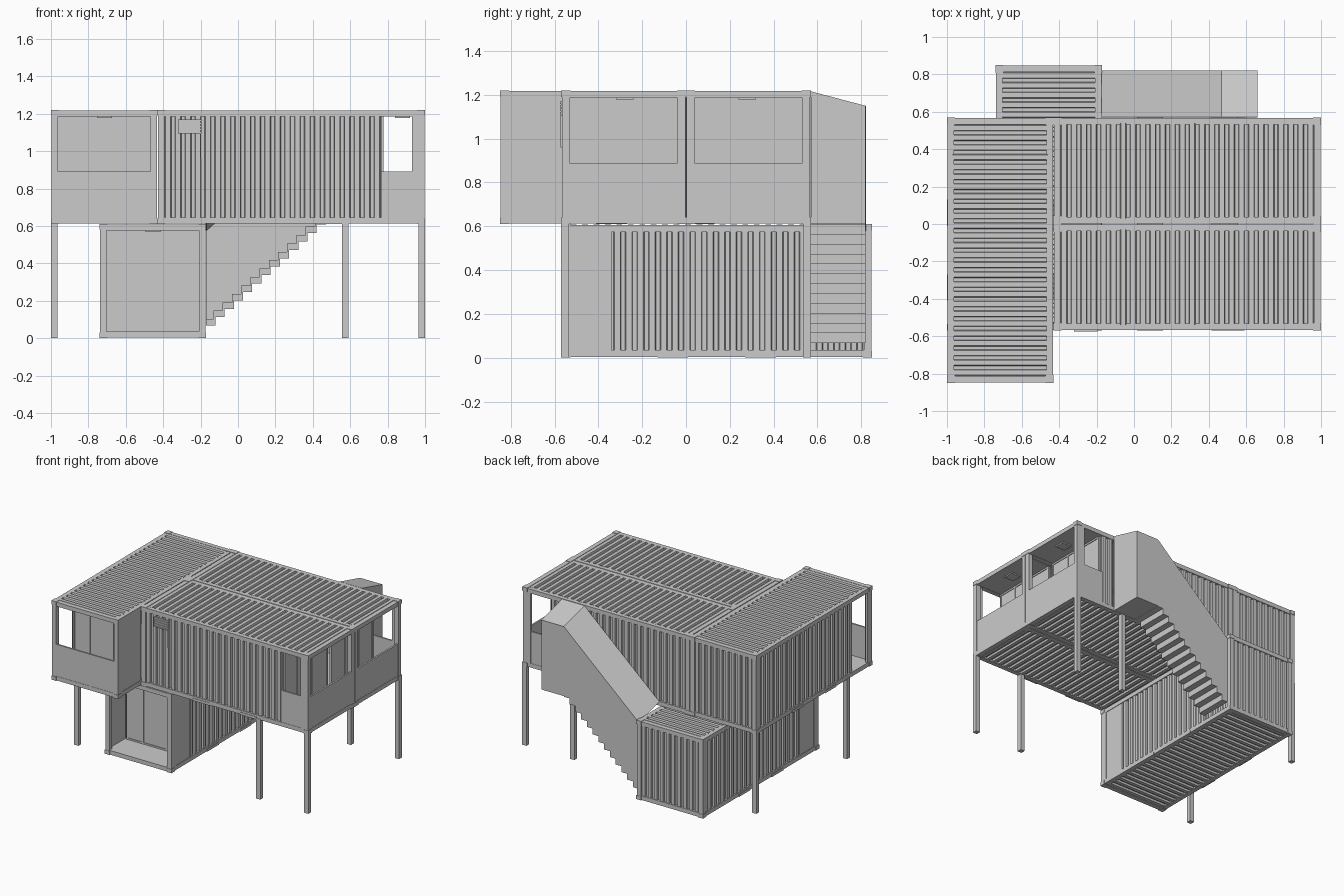
import bpy, bmesh
from mathutils import Vector as V

if "Cube" in bpy.data.objects:
    bpy.data.objects.remove(bpy.data.objects["Cube"])

T = 0.035   # frame beam width


def finish(name, bm, solid=0.0):
    bmesh.ops.recalc_face_normals(bm, faces=bm.faces)
    me = bpy.data.meshes.new(name)
    bm.to_mesh(me)
    bm.free()
    ob = bpy.data.objects.new(name, me)
    bpy.context.collection.objects.link(ob)
    if solid:
        m = ob.modifiers.new("thickness", "SOLIDIFY")
        m.thickness, m.offset = solid, 0
    return ob


def boxes(name, items):
    bm = bmesh.new()
    for x0, x1, y0, y1, z0, z1 in items:
        vs = bmesh.ops.create_cube(bm, size=1)["verts"]
        for v in vs:
            v.co = V(((x0 + x1) / 2 + v.co.x * (x1 - x0),
                      (y0 + y1) / 2 + v.co.y * (y1 - y0),
                      (z0 + z1) / 2 + v.co.z * (z1 - z0)))
    return finish(name, bm)


def poly(name, pts, offset):
    bm = bmesh.new()
    f = bm.faces.new([bm.verts.new(p) for p in pts])
    r = bmesh.ops.extrude_face_region(bm, geom=[f], use_keep_orig=True)
    vs = [g for g in r["geom"] if isinstance(g, bmesh.types.BMVert)]
    bmesh.ops.translate(bm, verts=vs, vec=V(offset))
    return finish(name, bm)


def corrugated(name, o, u, v, n, depth=0.014, pitch=0.053):
    """Trapezoid ribs repeat along u, run along v, and stand out along n."""
    o, u, v, n = V(o), V(u), V(v), V(n)
    count = max(1, round(u.length / pitch))
    prof = [(0, 1)]
    for i in range(count):
        prof += [((i + a) / count, d) for a, d in ((.2, 1), (.27, 0), (.73, 0), (.8, 1))]
    prof.append((1, 1))
    bm = bmesh.new()
    rows = [[bm.verts.new(o + u * t - n * (depth * d + .006) + v * k) for t, d in prof] for k in (0, 1)]
    for i in range(len(prof) - 1):
        bm.faces.new((rows[0][i], rows[0][i + 1], rows[1][i + 1], rows[1][i]))
    return finish(name, bm, 0.004)


def container(name, x0, x1, y0, y1, z0, along_y):
    z1, g, c = z0 + .61, .003, .042
    a, b, d, e = x0 + g, x1 - g, y0 + g, y1 - g
    lo, hi = z0 + g, z1 - g
    beams = []
    for za, zb in ((lo, lo + T - g), (hi - T + g, hi)):
        beams += [(a, b, d, d + T, za, zb), (a, b, e - T, e, za, zb),
                  (a, a + T, d, e, za, zb), (b - T, b, d, e, za, zb)]
    posts = [(px, px + T, py, py + T, lo, hi) for px in (a, b - T) for py in (d, e - T)]
    boxes(name + "_frame", beams + posts)
    boxes(name + "_corner_blocks", [(px, px + c, py, py + c, pz, pz + .03)
          for px in (x0, x1 - c) for py in (y0, y1 - c) for pz in (z0, z1 - .03)])
    boxes(name + "_floor", [(a + T, b - T, d + T, e - T, lo + .024, lo + .032)])
    boxes(name + "_ceiling", [(a + T, b - T, d + T, e - T, hi - .03, hi - .025)])
    # fork pockets in the long bottom rails
    mid, pk = (y0 + y1) / 2 if along_y else (x0 + x1) / 2, []
    for s in (-.2, .2):
        m = mid + s
        for k in (0, 1):
            if along_y:
                q = x0 if k == 0 else x1 - .01
                pk.append((q, q + .01, m - .07, m + .07, z0, z0 + .02))
            else:
                q = y0 if k == 0 else y1 - .01
                pk.append((m - .07, m + .07, q, q + .01, z0, z0 + .02))
    boxes(name + "_fork_pockets", pk)
    # ribbed roof and underside
    X, Y = x1 - x0 - 2 * T + .01, y1 - y0 - 2 * T + .01
    u, v = ((0, Y, 0), (X, 0, 0)) if along_y else ((X, 0, 0), (0, Y, 0))
    corrugated(name + "_roof", (x0 + T - .005, y0 + T - .005, z1 + .002), u, v, (0, 0, 1))
    corrugated(name + "_underside", (x0 + T - .005, y0 + T - .005, z0), u, v, (0, 0, -1))


def glazing(name, axis, pos, a, b, z0, z1, splits):
    """Sliding glass wall; axis 'x' runs along x at y=pos, axis 'y' along y at x=pos."""
    f = .012
    def bx(s0, s1, t, za, zb):
        return (s0, s1, pos - t, pos + t, za, zb) if axis == "x" else (pos - t, pos + t, s0, s1, za, zb)
    boxes(name + "_glass", [bx(a, b, .003, z0, z1)])
    bars = [bx(a, b, .008, z0, z0 + f), bx(a, b, .008, z1 - f, z1),
            bx(a, a + f, .008, z0, z1), bx(b - f, b, .008, z0, z1)]
    bars += [bx(s - f / 2, s + f / 2, .008, z0, z1) for s in splits]
    boxes(name + "_glass_frame", bars)


# four container shells
container("ground_module", -.74, -.17, -.57, .85, 0, True)
container("upper_left_module", -1, -.43, -.85, .57, .61, True)
container("upper_front_module", -.43, 1, -.57, 0, .61, False)
container("upper_back_module", -.43, 1, 0, .57, .61, False)

# corrugated walls
H = (0, 0, .545)
zl, zu = .033, .643
corrugated("ground_left_wall", (-.737, -.34, zl), (0, 1.16, 0), H, (-1, 0, 0))
corrugated("ground_right_wall", (-.173, -.34, zl), (0, .90, 0), H, (1, 0, 0))
corrugated("ground_back_wall", (-.707, .847, zl), (.504, 0, 0), H, (0, 1, 0))
corrugated("upper_left_wall", (-.997, -.62, zu), (0, 1.16, 0), H, (-1, 0, 0))
corrugated("upper_left_back_wall", (-.967, .567, zu), (.504, 0, 0), H, (0, 1, 0))
corrugated("upper_front_wall", (-.4, -.567, zu), (1.17, 0, 0), H, (0, -1, 0))
corrugated("upper_back_wall", (-.4, .567, zu), (.87, 0, 0), H, (0, 1, 0))
corrugated("upper_back_wall_end", (.66, .567, zu), (.11, 0, 0), H, (0, 1, 0))

# plain porch side panels and narrow strips beside the corner posts
z1, z2 = .61 - T, 1.22 - T
boxes("porch_side_panels", [
    (-.733, -.723, -.51, -.34, T, z1), (-.187, -.177, -.51, -.34, T, z1),
    (-.447, -.437, -.79, -.56, .61 + T, z2)])
boxes("porch_corner_strips", [
    (-.737, -.72, -.54, -.51, T, z1), (-.19, -.173, -.54, -.51, T, z1),
    (-.997, -.98, -.82, -.79, .61 + T, z2), (-.45, -.433, -.82, -.79, .61 + T, z2),
    (.93, .97, -.567, -.55, .61 + T, z2), (.93, .97, .55, .567, .61 + T, z2)])

# balcony parapets
boxes("balcony_parapets", [
    (-.97, -.46, -.845, -.832, .63, .89),
    (.982, .995, -.54, -.03, .63, .89), (.982, .995, .03, .54, .63, .89),
    (.765, .935, -.565, -.552, .63, .89), (.765, .935, .552, .565, .63, .89)])

# recessed sliding glass
glazing("ground_door", "x", -.34, -.71, -.2, T, z1, (-.57, -.37))
glazing("upper_left_door", "x", -.62, -.97, -.46, .61 + T, z2, (-.83, -.63))
glazing("front_balcony_door", "y", .77, -.54, -.01, .61 + T, z2, (-.38, -.2))
glazing("back_balcony_door", "y", .77, .03, .54, .61 + T, z2, (.2, .37))

# ceiling lamps over the porches
boxes("porch_lamps", [(x - .04, x + .04, y - .04, y + .04, z - .012, z)
      for x, y, z in ((-.455, -.45, .58), (-.715, -.73, 1.19), (.88, -.28, 1.19), (.88, .28, 1.19))])

# support posts
boxes("support_posts", [(x, x + T, y, y + T, 0, .62)
      for x, y in ((-1, -.57), (-1, .535), (.555, -.57), (.555, .535), (.965, -.57), (.965, .535))])

# louvred vent with drain pipe on the front wall
boxes("vent_louvres", [(-.32, -.195, -.575, -.56, 1.095 + i * .016, 1.105 + i * .016) for i in range(5)]
      + [(-.315, -.2, -.568, -.555, 1.095, 1.165)])
boxes("vent_pipe", [(-.203, -.199, -.572, -.566, .96, 1.1)])

# enclosed staircase
N, sx, sz, y0, y1 = 13, -.17, .067, .57, .82
run, rise = .64 / N, .045
under, top = [], []
for i in range(N):
    xa, xb, z = sx + i * run, sx + (i + 1) * run, sz + i * rise
    under += [(xa, z), (xb, z)]
    top += [(max(sx, xa - .01), z + T), (xb - .01, z + T)]
steps = under + [(.47, sz + (N - 1) * rise + T)] + top[::-1]
poly("stair_steps", [(x, y0, z) for x, z in steps], (0, y1 - y0 - .01, 0))
wall = under + [(.47, .612), (.66, .612), (.66, 1.15), (.47, 1.15), (sx, .58)]
poly("stair_outer_wall", [(x, y1 - .01, z) for x, z in wall], (0, .01, 0))
boxes("stair_landing", [(.46, .66, y0, y1 - .01, .612, .645)])
poly("stair_end_wall", [(.66, y0, .612), (.66, y1, .612), (.66, y1, 1.15), (.66, y0, 1.215)], (-.01, 0, 0))

# sideways sloping stair roof
bm = bmesh.new()
rows = [(bm.verts.new((x, y1, z - .004)), bm.verts.new((x, y0, z + .062)))
        for x, z in ((sx, .58), (.47, 1.15), (.66, 1.15))]
for p, q in zip(rows, rows[1:]):
    bm.faces.new((p[0], q[0], q[1], p[1]))
finish("stair_roof", bm, .008)
